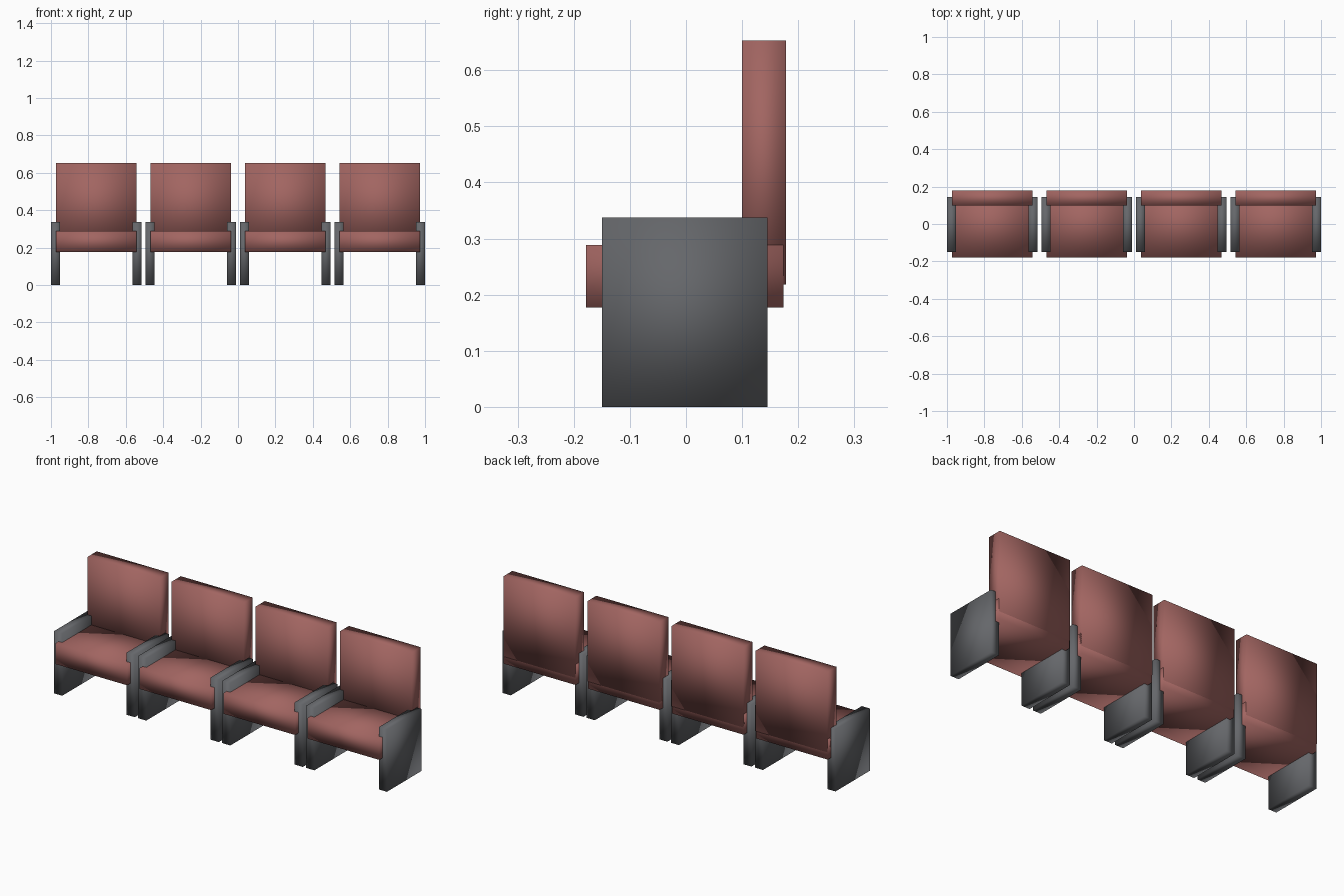
import bpy, bmesh
from mathutils import Vector

if "Cube" in bpy.data.objects:
    bpy.data.objects.remove(bpy.data.objects["Cube"])


def material(name, color):
    m = bpy.data.materials.new(name)
    m.diffuse_color = color
    m.use_nodes = True
    m.node_tree.nodes["Principled BSDF"].inputs["Base Color"].default_value = m.diffuse_color
    return m


fabric = material("red_fabric", (0.36, 0.13, 0.12, 1))
plastic = material("dark_plastic", (0.13, 0.135, 0.145, 1))


def box(name, lo, hi, mat):
    """Softly shaded block between two opposite corners."""
    lo, hi = Vector(lo), Vector(hi)
    bm = bmesh.new()
    bmesh.ops.create_cube(bm, size=1)
    for v in bm.verts:
        v.co = (lo + hi) / 2 + v.co * (hi - lo)
    for f in bm.faces:
        f.smooth = True
    me = bpy.data.meshes.new(name)
    bm.to_mesh(me)
    bm.free()
    me.materials.append(mat)
    ob = bpy.data.objects.new(name, me)
    bpy.context.collection.objects.link(ob)
    return ob


PITCH = 0.505       # distance between seat centres
HALF = 0.2425       # half width of one seat with its arms
CUSHION = 0.216     # half width of the cushions
ARM = 0.049         # arm panel thickness

for i in range(4):
    x = (i - 1.5) * PITCH
    # seat cushion, let into the arm panels
    box(f"seat_{i + 1}", (x - CUSHION, -0.178, 0.177),
        (x + CUSHION, 0.174, 0.289), fabric)
    # upright backrest
    box(f"backrest_{i + 1}", (x - CUSHION, 0.1, 0.218),
        (x + CUSHION, 0.178, 0.653), fabric)
    # arm panels standing on the floor
    for side, label in ((-1, "left"), (1, "right")):
        a, b = sorted((x + side * HALF, x + side * (HALF - ARM)))
        box(f"{label}_arm_panel_{i + 1}", (a, -0.15, 0), (b, 0.145, 0.338), plastic)
